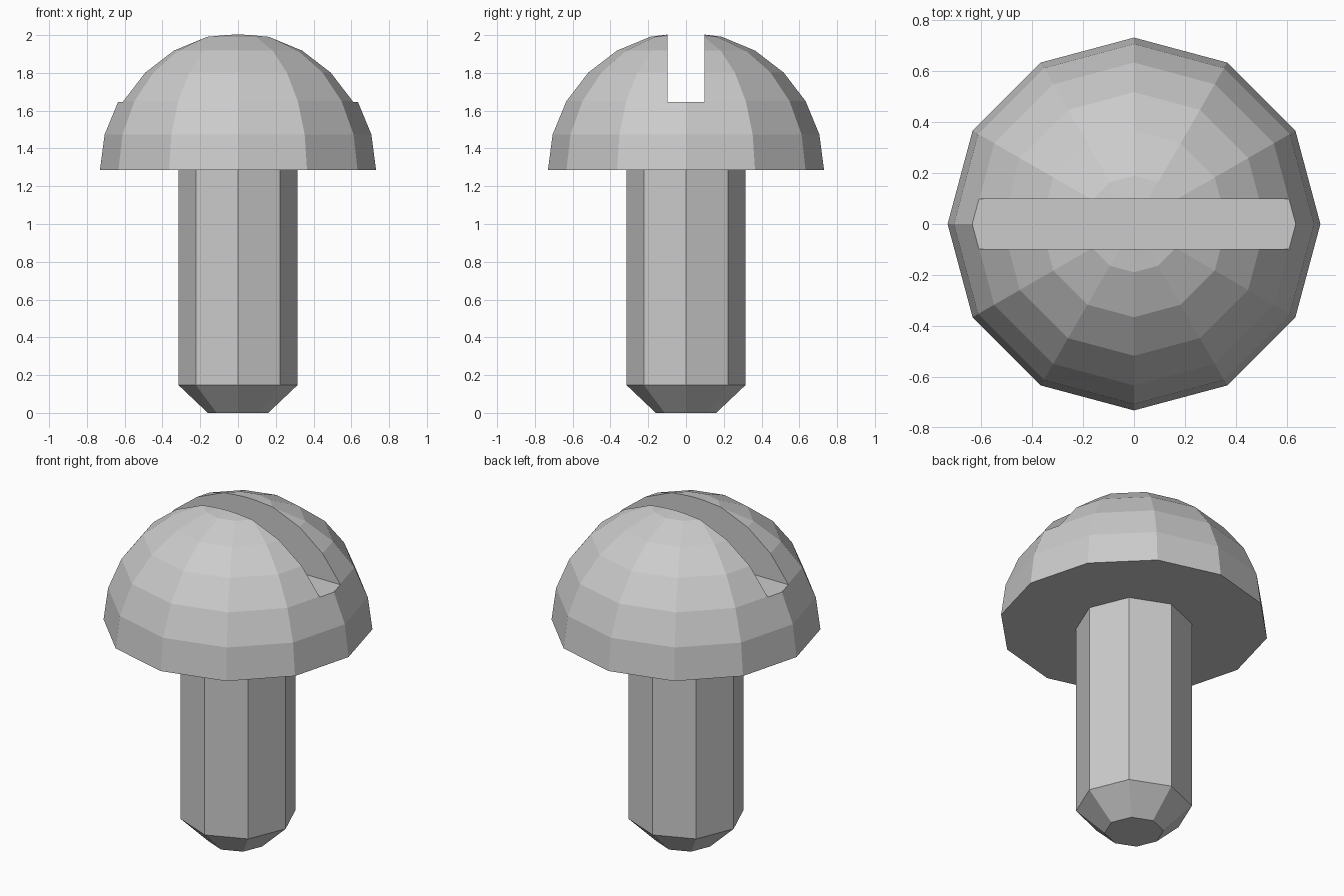
import bpy, bmesh
from math import sin, cos, radians, tau

if "Cube" in bpy.data.objects:
    bpy.data.objects.remove(bpy.data.objects["Cube"])


def lathe(name, profile, sides, cap_top):
    """Revolve (radius, z) points; radius 0 makes a pole."""
    bm = bmesh.new()
    rings = []
    for r, z in profile:
        n = sides if r > 0 else 1
        rings.append([bm.verts.new((r * cos(tau * i / sides), r * sin(tau * i / sides), z))
                      for i in range(n)])
    bm.faces.new(rings[0][::-1])
    for a, b in zip(rings, rings[1:]):
        for i in range(sides):
            j = (i + 1) % sides
            bm.faces.new((a[i], a[j], b[0]) if len(b) == 1 else (a[i], a[j], b[j], b[i]))
    if cap_top:
        bm.faces.new(rings[-1])
    mesh = bpy.data.meshes.new(name)
    bm.to_mesh(mesh)
    bm.free()
    obj = bpy.data.objects.new(name, mesh)
    bpy.context.collection.objects.link(obj)
    return obj


# Shank: octagonal rod with a chamfered tip, open where it meets the head
lathe("shank", [(0.16, 0), (0.315, 0.147), (0.315, 1.285)], 8, False)

# Domed head: twelve-sided hemisphere
R, base = 0.731, 1.285
dome = [(R * cos(radians(a)), base + R * sin(radians(a))) for a in range(0, 90, 15)]
head = lathe("head", dome + [(0, base + R)], 12, False)

# Screwdriver slot cut straight across the head
floor = 1.647
bpy.ops.mesh.primitive_cube_add(size=1, location=(0, 0, floor + 0.25))
cutter = bpy.context.object
cutter.name = "slot_cutter"
cutter.scale = (1.8, 0.196, 0.5)
cutter.hide_render = True

cut = head.modifiers.new("slot", 'BOOLEAN')
cut.operation = 'DIFFERENCE'
cut.solver = 'EXACT'
cut.object = cutter
bpy.context.view_layer.objects.active = head
bpy.ops.object.modifier_apply(modifier=cut.name)
bpy.data.objects.remove(cutter)
